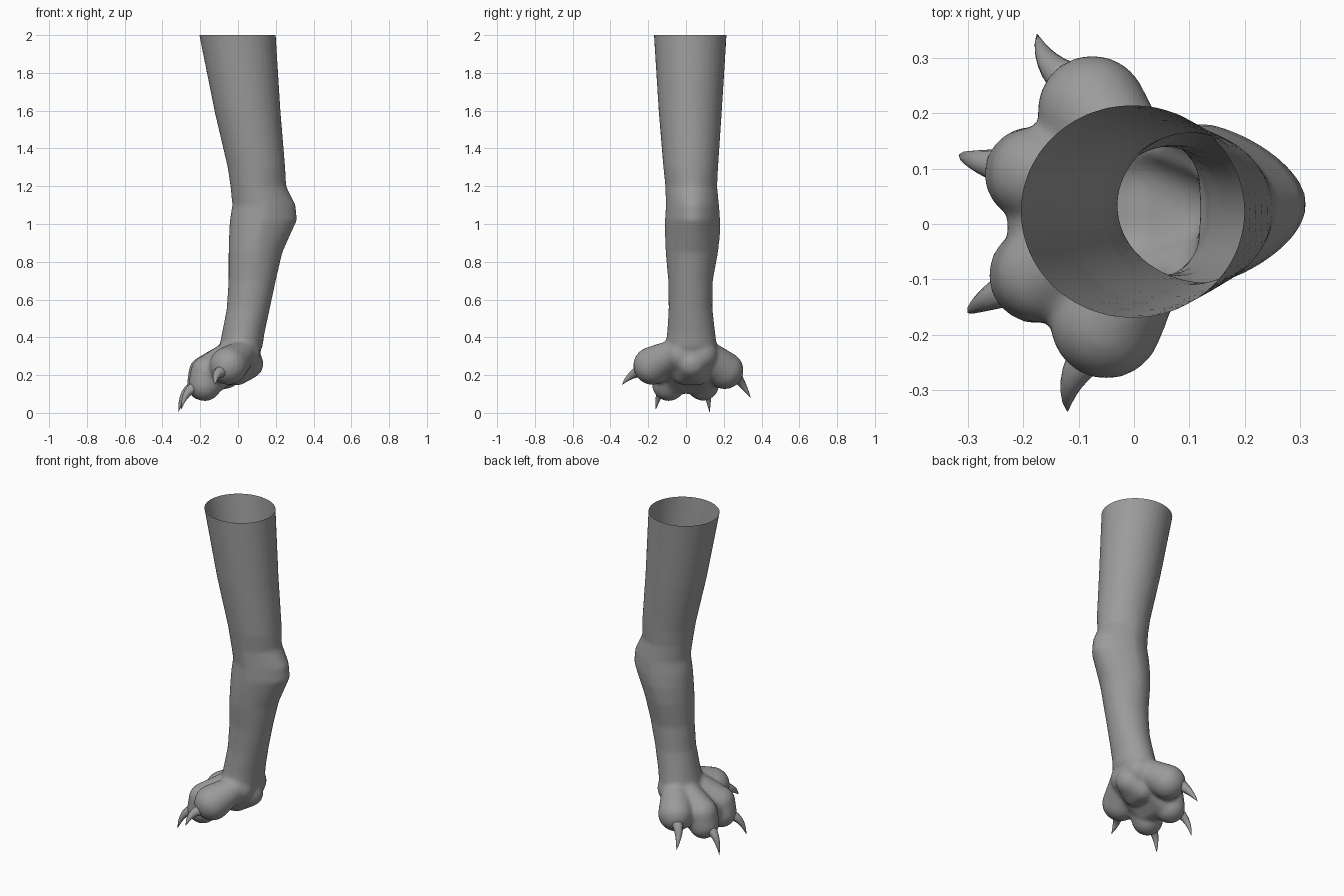
import bpy, bmesh, math
from mathutils import Vector, Matrix

if "Cube" in bpy.data.objects:
    bpy.data.objects.remove(bpy.data.objects["Cube"])

grey = bpy.data.materials.new("warm_grey")
grey.diffuse_color = (0.33, 0.33, 0.33, 1)
grey.use_nodes = True
grey.node_tree.nodes["Principled BSDF"].inputs["Base Color"].default_value = grey.diffuse_color


def finish(name, bm):
    bmesh.ops.recalc_face_normals(bm, faces=bm.faces)
    me = bpy.data.meshes.new(name)
    bm.to_mesh(me)
    bm.free()
    me.materials.append(grey)
    ob = bpy.data.objects.new(name, me)
    bpy.context.collection.objects.link(ob)
    for p in me.polygons:
        p.use_smooth = True
    return ob


def skin(bm, rings):
    n = len(rings[0])
    for a, b in zip(rings, rings[1:]):
        for i in range(n):
            bm.faces.new((a[i], a[(i + 1) % n], b[(i + 1) % n], b[i]))


def hull(bm, balls):
    """Convex hull round a few balls (x, y, z, radius)."""
    part = bmesh.new()
    for x, y, z, r in balls:
        bmesh.ops.create_icosphere(part, subdivisions=3, radius=r,
                                   matrix=Matrix.Translation((x, y, z)))
    res = bmesh.ops.convex_hull(part, input=part.verts)
    junk = {v for v in res["geom_interior"] if isinstance(v, bmesh.types.BMVert)}
    bmesh.ops.delete(part, geom=list(junk), context='VERTS')
    me = bpy.data.meshes.new("tmp")
    part.to_mesh(me)
    part.free()
    bm.from_mesh(me)
    bpy.data.meshes.remove(me)


# Leg sections: z, x min, x max, y min, y max, point at the heel
SECTIONS = [
    (2.05, -.215, .197, -.173, .218, 0), (2.0, -.205, .20, -.17, .215, 0),
    (1.6, -.125, .225, -.145, .19, 0), (1.3, -.055, .25, -.12, .17, 0),
    (1.2, -.04, .255, -.11, .165, .1), (1.1, -.03, .305, -.107, .175, .25),
    (1.02, -.043, .312, -.111, .181, .25), (.95, -.047, .28, -.111, .181, .2),
    (.85, -.05, .235, -.108, .17, .1), (.7, -.05, .20, -.094, .142, 0),
    (.55, -.06, .168, -.092, .14, 0), (.42, -.085, .14, -.1, .155, 0),
    (.35, -.10, .13, -.11, .165, 0), (.29, -.09, .10, -.09, .14, 0)]
body = bmesh.new()
rings = []
for z, x0, x1, y0, y1, pinch in SECTIONS:
    ring = []
    for i in range(32):
        a = math.tau * i / 32
        c, s = math.cos(a), math.sin(a)
        w = 1 - pinch * max(c, 0)
        ring.append(body.verts.new(((x0 + x1) / 2 + c * (x1 - x0) / 2,
                                    (y0 + y1) / 2 + s * w * (y1 - y0) / 2, z)))
    rings.append(ring)
skin(body, rings)
body.faces.new(rings[0])
body.faces.new(rings[-1][::-1])

# Sloping foot, heel pad and four toes
hull(body, [(.03, -.03, .31, .09), (.03, .08, .31, .09),
            (-.14, -.05, .19, .09), (-.14, .09, .19, .09)])
hull(body, [(.055, .03, .26, .08), (-.01, .0, .22, .075), (-.01, .06, .22, .075)])
hull(body, [(.03, -.06, .32, .07), (-.05, -.178, .25, .102)])
hull(body, [(.0, .1, .31, .08), (-.075, .205, .225, .1)])
hull(body, [(-.06, .07, .29, .08), (-.175, .09, .215, .087), (-.185, .09, .15, .086)])
hull(body, [(-.06, -.04, .29, .08), (-.165, -.092, .215, .087), (-.175, -.092, .15, .088)])
leg = finish("leg_and_paw", body)

# Blend the parts into one skin
m = leg.modifiers.new("blend", 'REMESH')
m.mode = 'VOXEL'
m.voxel_size = 0.011
m = leg.modifiers.new("soften", 'SMOOTH')
m.factor = 0.5
m.iterations = 6
dg = bpy.context.evaluated_depsgraph_get()
bm = bmesh.new()
bm.from_mesh(bpy.data.meshes.new_from_object(leg.evaluated_get(dg)))
# Open the thigh end
bmesh.ops.bisect_plane(bm, geom=bm.verts[:] + bm.edges[:] + bm.faces[:],
                       plane_co=(0, 0, 2), plane_no=(0, 0, 1), clear_outer=True)
for f in bm.faces:
    f.smooth = True
    f.material_index = 0
bm.to_mesh(leg.data)
bm.free()
leg.modifiers.clear()


def claw(name, base, mid, tip, r):
    """Curved tapering claw through three points."""
    base, mid, tip = Vector(base), Vector(mid), Vector(tip)
    bm = bmesh.new()
    rings = []
    for k in range(7):
        t = k / 6
        p = base * (1 - t) ** 2 + mid * 2 * t * (1 - t) + tip * t * t
        d = (mid - base) * (1 - t) + (tip - mid) * t
        q = d.to_track_quat('Z', 'Y')
        rad = r * (1 - t) ** .8 + .001
        rings.append([bm.verts.new(p + q @ Vector((rad * math.cos(a), rad * math.sin(a), 0)))
                      for a in (math.tau * i / 10 for i in range(10))])
    skin(bm, rings)
    bm.faces.new(rings[0])
    bm.faces.new(rings[-1])
    finish(name, bm)


claw("claw_outer_front", (-.085, -.24, .22), (-.125, -.29, .21), (-.12, -.338, .15), .033)
claw("claw_inner_front", (-.21, -.11, .14), (-.28, -.14, .13), (-.3, -.16, .02), .034)
claw("claw_inner_back", (-.22, .1, .14), (-.295, .115, .13), (-.315, .125, .005), .034)
claw("claw_outer_back", (-.12, .26, .2), (-.165, .29, .17), (-.175, .342, .08), .034)
